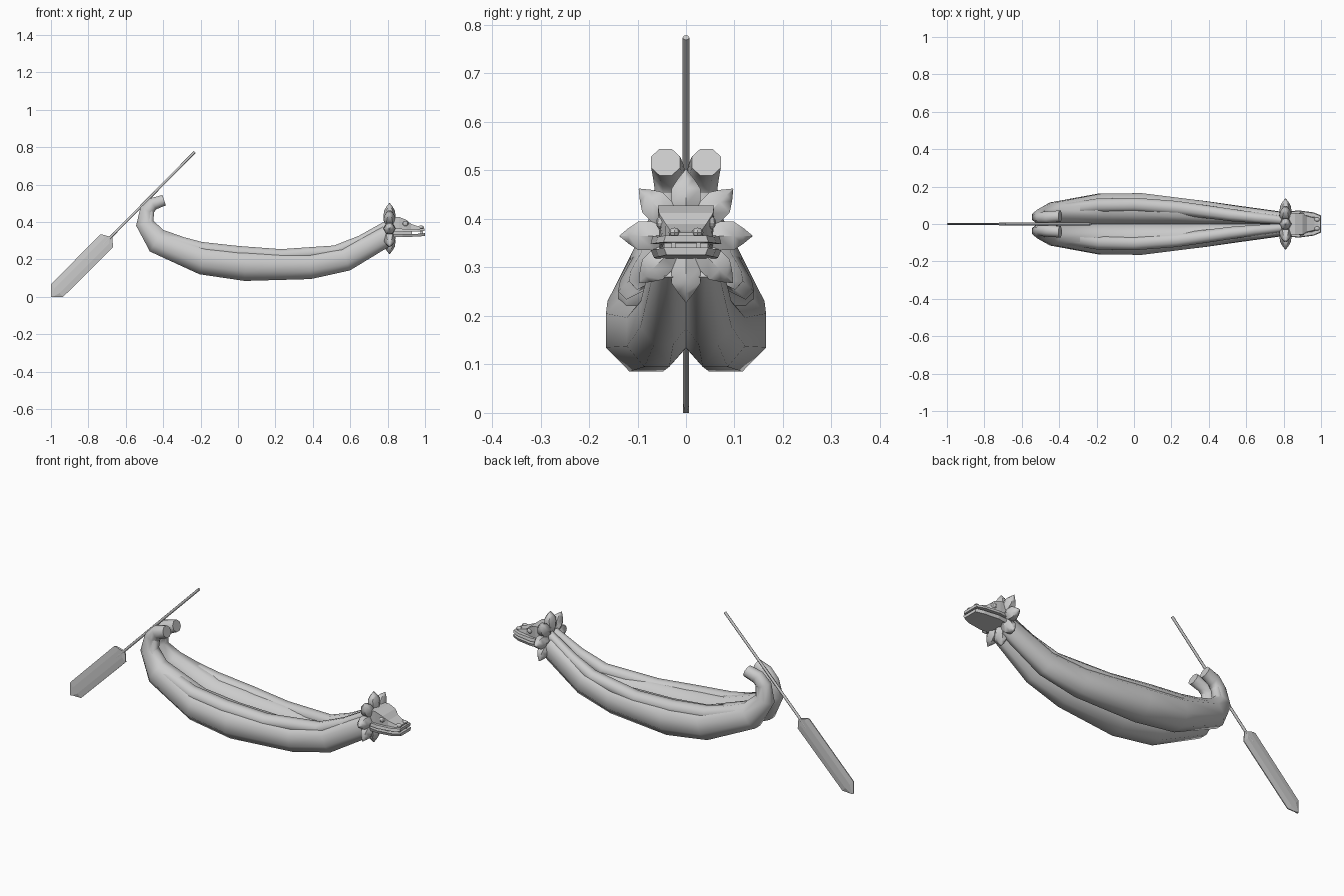
import bpy, bmesh
from math import sin, cos, pi, radians
from mathutils import Vector, Matrix

if "Cube" in bpy.data.objects:
    bpy.data.objects.remove(bpy.data.objects["Cube"])


def loft(name, rings, smooth=None, mirror=False):
    # Skin a list of equal-length point rings and cap both ends
    bm = bmesh.new()
    loops = [[bm.verts.new(p) for p in r] for r in rings]
    n = len(rings[0])
    for a, b in zip(loops, loops[1:]):
        for i in range(n):
            j = (i + 1) % n
            bm.faces.new((a[i], a[j], b[j], b[i]))
    bm.faces.new(loops[0])
    bm.faces.new(loops[-1])
    bmesh.ops.recalc_face_normals(bm, faces=bm.faces)
    me = bpy.data.meshes.new(name)
    bm.to_mesh(me)
    bm.free()
    ob = bpy.data.objects.new(name, me)
    bpy.context.collection.objects.link(ob)
    if mirror:
        m = ob.modifiers.new("mirror", 'MIRROR')
        m.use_axis = (False, True, False)
        m.use_mirror_merge = False
    if smooth:
        bpy.ops.object.select_all(action='DESELECT')
        ob.select_set(True)
        bpy.context.view_layer.objects.active = ob
        bpy.ops.object.shade_smooth_by_angle(angle=radians(smooth))
    return ob


def tube(name, path, sides=8):
    # path rows: x, z, y, half width across y, half depth
    rings = []
    for k, (x, z, y, ry, rz) in enumerate(path):
        a, b = path[max(k - 1, 0)], path[min(k + 1, len(path) - 1)]
        t = Vector((b[0] - a[0], 0, b[1] - a[1])).normalized()
        nrm = Vector((-t.z, 0, t.x))
        c = Vector((x, y, z))
        s = 1 / cos(pi / sides)
        ring = []
        for i in range(sides):
            q = 2 * pi * (i + .5) / sides
            ring.append(c + Vector((0, 1, 0)) * cos(q) * ry * s + nrm * sin(q) * rz * s)
        rings.append(ring)
    return loft(name, rings, 60, True)


# Twin hull bundles with curled tails
tube("hull_bundles", [
    (-.395, .517, .042, .030, .029), (-.455, .497, .036, .032, .034),
    (-.487, .462, .032, .032, .038), (-.500, .395, .038, .038, .047),
    (-.435, .300, .060, .055, .068), (-.185, .198, .080, .082, .080),
    (.04, .170, .082, .083, .085), (.385, .167, .060, .062, .072),
    (.575, .203, .046, .048, .066), (.80, .328, .030, .033, .055)])

# Thinner rails along the top
tube("gunwale_bundles", [
    (-.468, .470, .034, .022, .022), (-.478, .400, .042, .028, .026),
    (-.425, .322, .068, .034, .033), (-.200, .258, .098, .038, .036),
    (0, .236, .102, .038, .036), (.23, .220, .086, .037, .035),
    (.52, .242, .048, .033, .033), (.66, .300, .033, .028, .030),
    (.80, .385, .020, .022, .024)])

# Ruff of pointed petals around the neck
for k in range(8):
    rot = Matrix.Rotation(k * pi / 4, 3, 'X')
    rings = []
    for r, w, t in ((.03, .020, .022), (.065, .034, .033), (.098, .034, .028),
                    (.118, .019, .016), (.137, .001, .001)):
        rings.append([Vector((.81, 0, .365)) + rot @ Vector(
            (t * cos(i * pi / 3), w * sin(i * pi / 3), r)) for i in range(6)])
    loft("ruff_petal", rings, 50)


def block(name, rows):
    # rows: x, bottom half width, top half width, bottom z, top z
    return loft(name, [[(x, -wb, zb), (x, wb, zb), (x, wt, zt), (x, -wt, zt)]
                       for x, wb, wt, zb, zt in rows])


# Head
block("skull", [(.79, .055, .055, .335, .425), (.86, .055, .058, .345, .428),
                (.90, .050, .056, .348, .412), (.925, .046, .042, .35, .390),
                (.965, .042, .032, .35, .376), (.985, .038, .030, .35, .372)])
block("upper_lip", [(.82, .066, .064, .348, .366), (.88, .073, .069, .348, .364),
                    (.96, .062, .058, .35, .363), (.998, .046, .042, .352, .366)])
block("lower_jaw", [(.81, .060, .064, .318, .338), (.88, .066, .073, .320, .336),
                    (.96, .056, .062, .322, .337), (1.0, .040, .046, .326, .341)])
block("mouth_inside", [(.80, .05, .05, .33, .355), (.93, .045, .045, .33, .355)])


def knob(name, loc, r):
    bpy.ops.mesh.primitive_uv_sphere_add(segments=8, ring_count=6, radius=1, location=loc)
    ob = bpy.context.object
    ob.name = name
    ob.scale = r


for s in (-1, 1):
    knob("eye", (.895, s * .05, .392), (.018, .012, .014))
    knob("nostril", (.978, s * .024, .372), (.016, .012, .010))
    block("tooth", [(.975, .004, .004, .338, .354), (.988, .004, .004, .338, .354)]).location.y = s * .026

# Oar shaft
d = Vector((.70, 0, .71)).normalized()
n = Vector((-d.z, 0, d.x))
rings = []
for p in (Vector((-.72, 0, .28)), Vector((-.232, 0, .774))):
    rings.append([p + n * .007 * cos(i * pi / 4) + Vector((0, .007, 0)) * sin(i * pi / 4)
                  for i in range(8)])
loft("oar_shaft", rings, 50)

# Oar blade with a raised middle
rings = []
for x0, z0, x1, z1 in ((-1.0, 0, -.985, 0), (-1.0, .067, -.935, 0),
                       (-.738, .332, -.668, .265), (-.728, .334, -.672, .318)):
    a, b = Vector((x0, 0, z0)), Vector((x1, 0, z1))
    q = a.lerp(b, .3), a.lerp(b, .7)
    h = Vector((0, .006, 0))
    rings.append([a + h * .4, q[0] + h, q[1] + h, b + h * .4,
                  b - h * .4, q[1] - h, q[0] - h, a - h * .4])
loft("oar_blade", rings)
